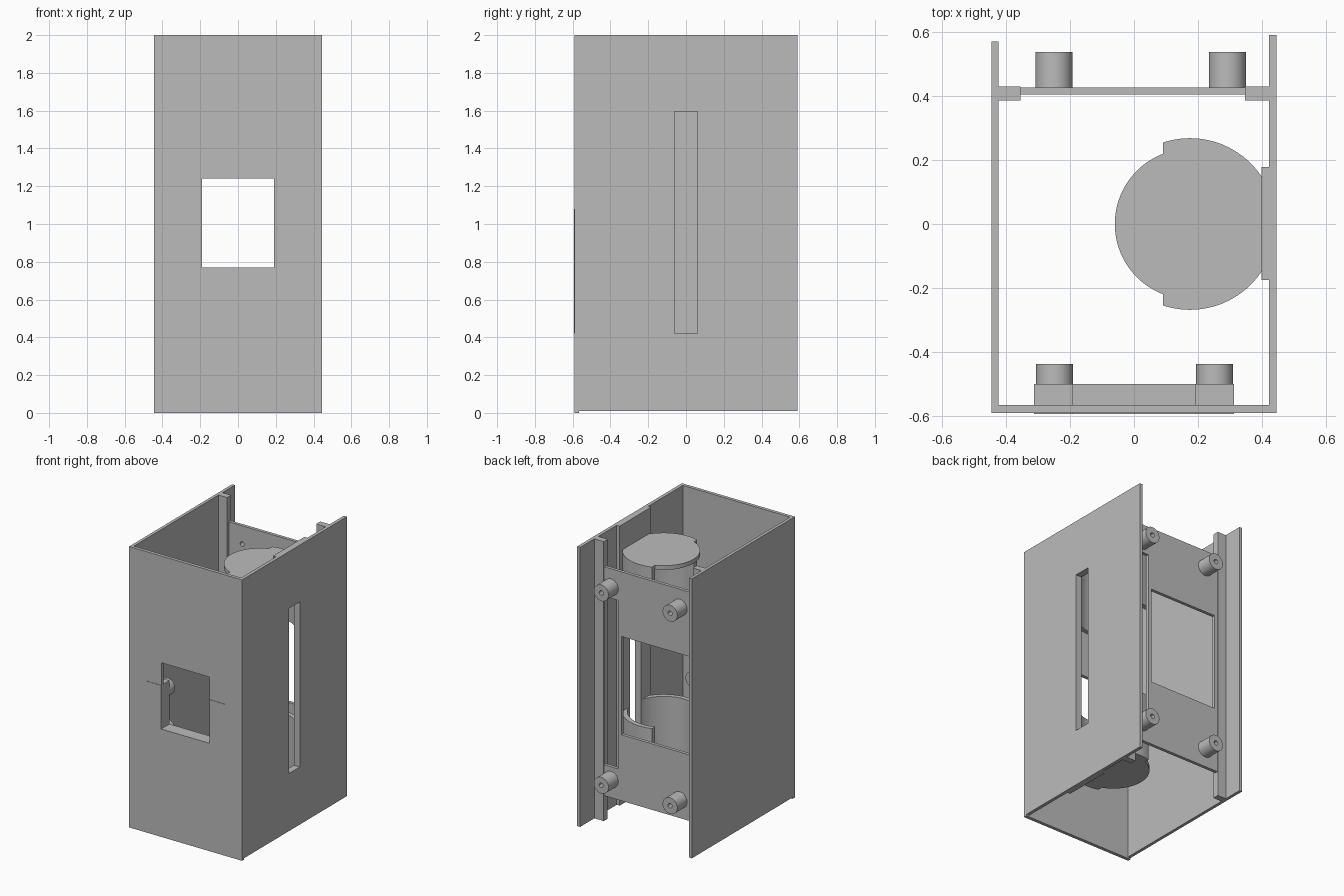
import bpy, bmesh, math
from mathutils import Vector

if "Cube" in bpy.data.objects:
    bpy.data.objects.remove(bpy.data.objects["Cube"])

grey = bpy.data.materials.new("plain_grey")
grey.diffuse_color = (0.5, 0.5, 0.5, 1)
grey.use_nodes = True
grey.node_tree.nodes["Principled BSDF"].inputs["Base Color"].default_value = grey.diffuse_color


def prism(name, pts, axis, lo, hi):
    """Extrude a 2D outline along an axis: z takes (x, y), y takes (x, z)."""
    bm = bmesh.new()
    place = (lambda p, h: (p[0], p[1], h)) if axis == "z" else (lambda p, h: (p[0], h, p[1]))
    face = bm.faces.new([bm.verts.new(place(p, lo)) for p in pts])
    new = bmesh.ops.extrude_face_region(bm, geom=[face])["geom"]
    step = Vector(place((0, 0), hi - lo))
    bmesh.ops.translate(bm, vec=step, verts=[g for g in new if isinstance(g, bmesh.types.BMVert)])
    bmesh.ops.recalc_face_normals(bm, faces=bm.faces)
    mesh = bpy.data.meshes.new(name)
    bm.to_mesh(mesh)
    bm.free()
    mesh.materials.append(grey)
    obj = bpy.data.objects.new(name, mesh)
    bpy.context.collection.objects.link(obj)
    return obj


def box(name, x0, x1, y0, y1, z0, z1):
    return prism(name, [(x0, y0), (x1, y0), (x1, y1), (x0, y1)], "z", z0, z1)


def arc(cx, cy, r, a0, a1, n):
    return [(cx + r * math.cos(math.radians(a0 + (a1 - a0) * i / n)),
             cy + r * math.sin(math.radians(a0 + (a1 - a0) * i / n))) for i in range(n + 1)]


def rod(name, x, z, r, y0, y1):
    return prism(name, arc(x, z, r, 0, 348.75, 31), "y", y0, y1)


def cut(obj, cutter):
    mod = obj.modifiers.new("cut", "BOOLEAN")
    mod.operation, mod.solver, mod.object = "DIFFERENCE", "EXACT", cutter
    bpy.ops.object.select_all(action="DESELECT")
    bpy.context.view_layer.objects.active = obj
    obj.select_set(True)
    bpy.ops.object.modifier_apply(modifier=mod.name)
    bpy.data.objects.remove(cutter)


def smooth(obj):
    bpy.ops.object.select_all(action="DESELECT")
    bpy.context.view_layer.objects.active = obj
    obj.select_set(True)
    bpy.ops.object.shade_smooth_by_angle(angle=math.radians(30))


# Outer shell: front with window, two side walls, open back, top and bottom
front = box("front_panel", -0.445, 0.445, -0.59, -0.566, 0, 2)
cut(front, box("window_cutter", -0.19, 0.19, -0.7, -0.5, 0.77, 1.24))
box("left_wall", -0.445, -0.423, -0.567, 0.57, 0.01, 2)
SLOT = (-0.06, 0.06, 0.42, 1.595)
right = box("right_wall", 0.421, 0.445, -0.567, 0.59, 0.01, 2)
cut(right, box("slot_cutter", 0.3, 0.6, *SLOT))
pad = box("slot_pad", 0.398, 0.422, -0.175, 0.178, 0.01, 2)
cut(pad, box("slot_cutter", 0.3, 0.6, *SLOT))

# Rails that hold the back plate
box("left_rail", -0.424, -0.355, 0.385, 0.43, 0.01, 2)
box("right_rail", 0.347, 0.422, 0.385, 0.43, 0.01, 2)

# Back plate with a large window, a side slot and four hollow standoffs
plate = box("back_plate", -0.37, 0.36, 0.404, 0.427, 0.19, 1.82)
cut(plate, box("plate_window_cutter", -0.33, 0.21, 0.3, 0.5, 0.66, 1.36))
cut(plate, box("plate_slot_cutter", 0.235, 0.345, 0.3, 0.5, 0.41, 1.61))
for x in (-0.25, 0.292):
    for z in (0.32, 1.69):
        cut(plate, rod("hole_cutter", x, z, 0.016, 0.3, 0.6))
        post = rod("back_standoff", x, z, 0.058, 0.427, 0.537)
        cut(post, rod("hole_cutter", x, z, 0.016, 0.3, 0.6))
        smooth(post)

# U-shaped mount behind the front window, with a tongue below
half = [(0.115, 0.42), (0.115, 0.65), (0.312, 0.65), (0.312, 1.08), (0.19, 1.08), (0.19, 0.77)]
prism("window_mount", half + [(-x, z) for x, z in reversed(half)], "y", -0.593, -0.5)
for x in (-0.248, 0.252):
    for z in (0.71, 1.0):
        post = rod("front_standoff", x, z, 0.058, -0.5, -0.437)
        cut(post, rod("hole_cutter", x, z, 0.016, -0.48, -0.3))
        smooth(post)

# Round holder: two facing half sleeves, each closed by an end cap
CX, R_IN, R_OUT = 0.175, 0.235, 0.268
outer = arc(CX, 0, R_OUT, 24, 108.4, 24)
shell = outer + arc(CX, 0, R_IN, 111.2, 16.5, 24)
cap = (outer + arc(CX, 0, R_IN, 111.2, 248.8, 36)
       + [(x, -y) for x, y in reversed(outer)])
for name, z0, z1, c0, c1 in (("lower", 0.19, 0.67, 0.19, 0.22),
                             ("upper", 1.34, 1.82, 1.79, 1.82)):
    s0, s1 = (c1, z1) if name == "lower" else (z0, c0)
    for side in (1, -1):
        smooth(prism(name + "_holder_sleeve", [(x, y * side) for x, y in shell], "z", s0, s1))
    smooth(prism(name + "_holder_cap", cap, "z", c0, c1))
